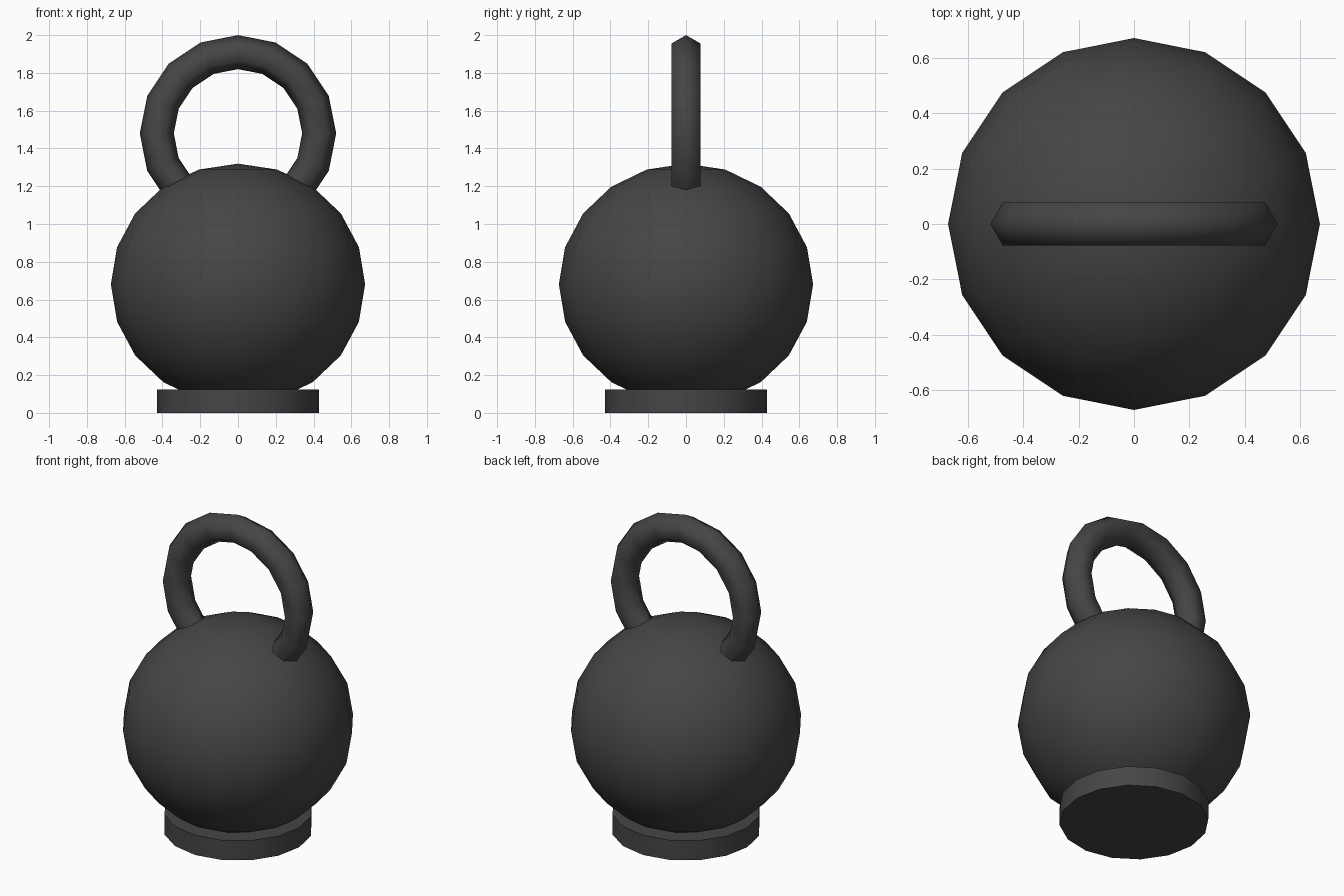
import bpy
import math

cube = bpy.data.objects.get("Cube")
if cube:
    bpy.data.objects.remove(cube, do_unlink=True)

# Dark cast iron colour
iron = bpy.data.materials.new("dark_iron")
iron.use_nodes = True
colour = (0.06, 0.06, 0.06, 1)
iron.diffuse_color = colour
iron.node_tree.nodes["Principled BSDF"].inputs["Base Color"].default_value = colour


def finish(name, angle):
    """Name the new part, colour it and smooth it up to the given angle."""
    part = bpy.context.object
    part.name = name
    part.data.materials.append(iron)
    bpy.ops.object.transform_apply(location=False, rotation=True, scale=True)
    bpy.ops.object.shade_smooth_by_angle(angle=math.radians(angle))
    return part


# Slightly squashed round weight
bpy.ops.mesh.primitive_uv_sphere_add(segments=16, ring_count=10, radius=0.673,
                                     location=(0, 0, 0.68))
bpy.context.object.scale.z = 0.95
finish("weight_body", 60)

# Flat round foot
bpy.ops.mesh.primitive_cylinder_add(vertices=16, radius=0.43, depth=0.125,
                                    location=(0, 0, 0.0625))
finish("base", 40)

# Upright ring handle, its lower part sunk into the body
bpy.ops.mesh.primitive_torus_add(major_segments=16, minor_segments=6,
                                 major_radius=0.43, minor_radius=0.09,
                                 location=(0, 0, 1.48),
                                 rotation=(math.pi / 2, 0, 0))
finish("handle", 80)
